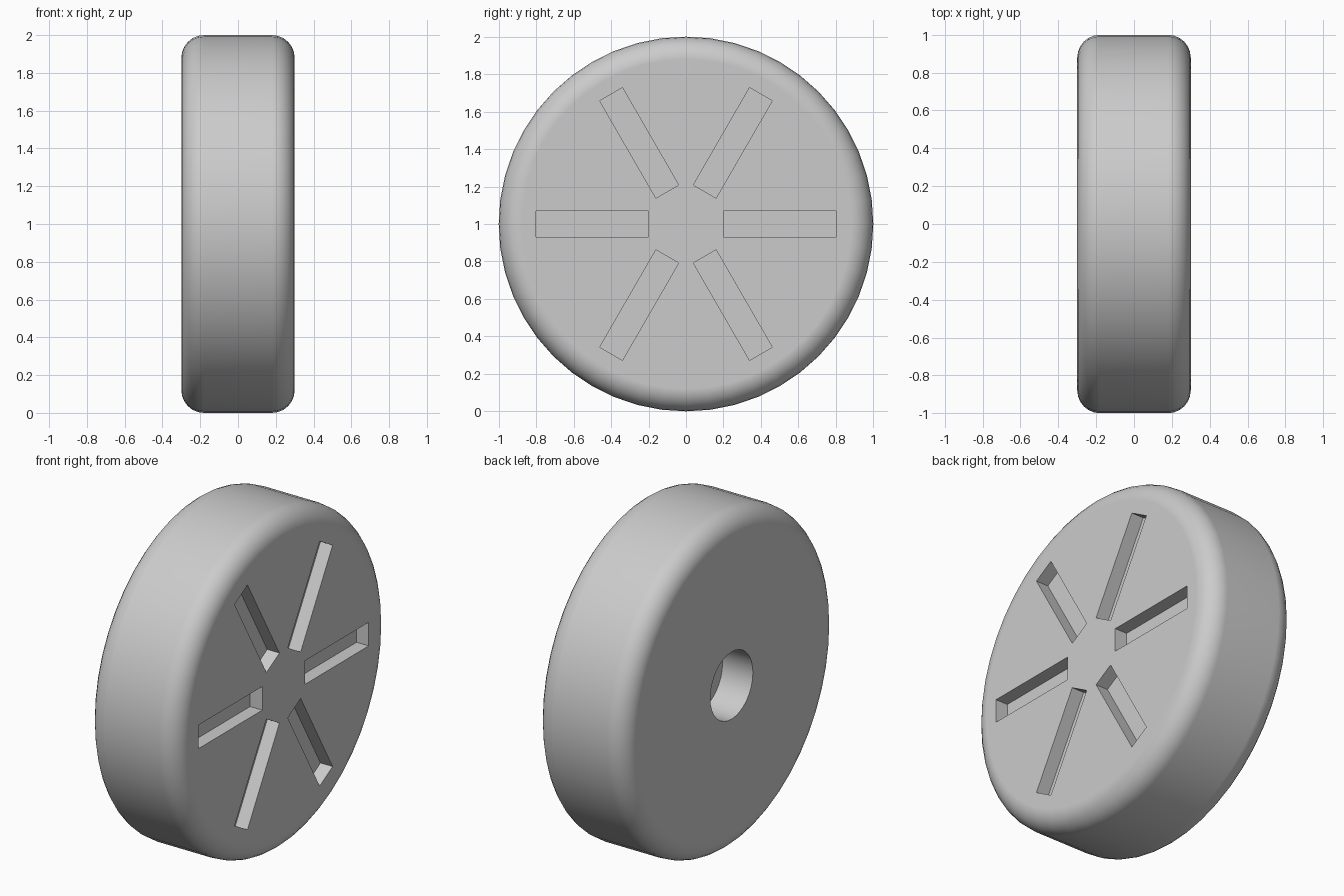
import bpy, bmesh
from math import pi, radians
from mathutils import Matrix

default = bpy.data.objects.get("Cube")
if default:
    bpy.data.objects.remove(default, do_unlink=True)

RADIUS, HALF_WIDTH, ROUNDING = 1.0, 0.3, 0.12
SLOT_DEPTH, HOLE_DEPTH = 0.08, 0.2
CENTRE = Matrix.Translation((0, 0, RADIUS))
AXLE = Matrix.Rotation(pi / 2, 4, 'Y')

grey = bpy.data.materials.new("plain grey")
grey.use_nodes = True
colour = (0.6, 0.6, 0.6, 1)
grey.diffuse_color = colour
grey.node_tree.nodes["Principled BSDF"].inputs["Base Color"].default_value = colour


def make_object(name, bm):
    mesh = bpy.data.meshes.new(name)
    bm.to_mesh(mesh)
    bm.free()
    mesh.materials.append(grey)
    obj = bpy.data.objects.new(name, mesh)
    bpy.context.collection.objects.link(obj)
    return obj


def add_disc(bm, radius, depth, segments, matrix):
    bmesh.ops.create_cone(bm, cap_ends=True, segments=segments, radius1=radius,
                          radius2=radius, depth=depth, matrix=matrix)


# Solid wheel with rounded shoulders
bm = bmesh.new()
add_disc(bm, RADIUS, 2 * HALF_WIDTH, 48, CENTRE @ AXLE)
rims = [e for e in bm.edges if abs(e.verts[0].co.x - e.verts[1].co.x) < 0.01]
bmesh.ops.bevel(bm, geom=rims, offset=ROUNDING, segments=6, profile=0.5,
                affect='EDGES', clamp_overlap=True)
wheel = make_object("wheel", bm)

# Cutter: six radial slots on one face, axle hole in the other
bm = bmesh.new()
for i in range(6):
    place = (CENTRE @ Matrix.Rotation(radians(60 * i), 4, 'X')
             @ Matrix.Translation((HALF_WIDTH, 0.5, 0))
             @ Matrix.Diagonal((2 * SLOT_DEPTH, 0.6, 0.14, 1)))
    bmesh.ops.create_cube(bm, size=1, matrix=place)
add_disc(bm, 0.2, 2 * HOLE_DEPTH, 32,
         CENTRE @ Matrix.Translation((-HALF_WIDTH, 0, 0)) @ AXLE)
cutter = make_object("slot_and_hole_cutter", bm)
cutter.hide_render = True
cutter.hide_set(True)

cut = wheel.modifiers.new("recesses", 'BOOLEAN')
cut.operation = 'DIFFERENCE'
cut.solver = 'EXACT'
cut.object = cutter

# Apply the cut, then smooth the curved faces and keep the corners sharp
bpy.ops.object.select_all(action='DESELECT')
bpy.context.view_layer.objects.active = wheel
wheel.select_set(True)
bpy.ops.object.modifier_apply(modifier=cut.name)
bpy.data.objects.remove(cutter, do_unlink=True)
bpy.ops.object.shade_smooth_by_angle(angle=radians(30))
flat = wheel.modifiers.new("flat side faces", 'WEIGHTED_NORMAL')
flat.keep_sharp = True
